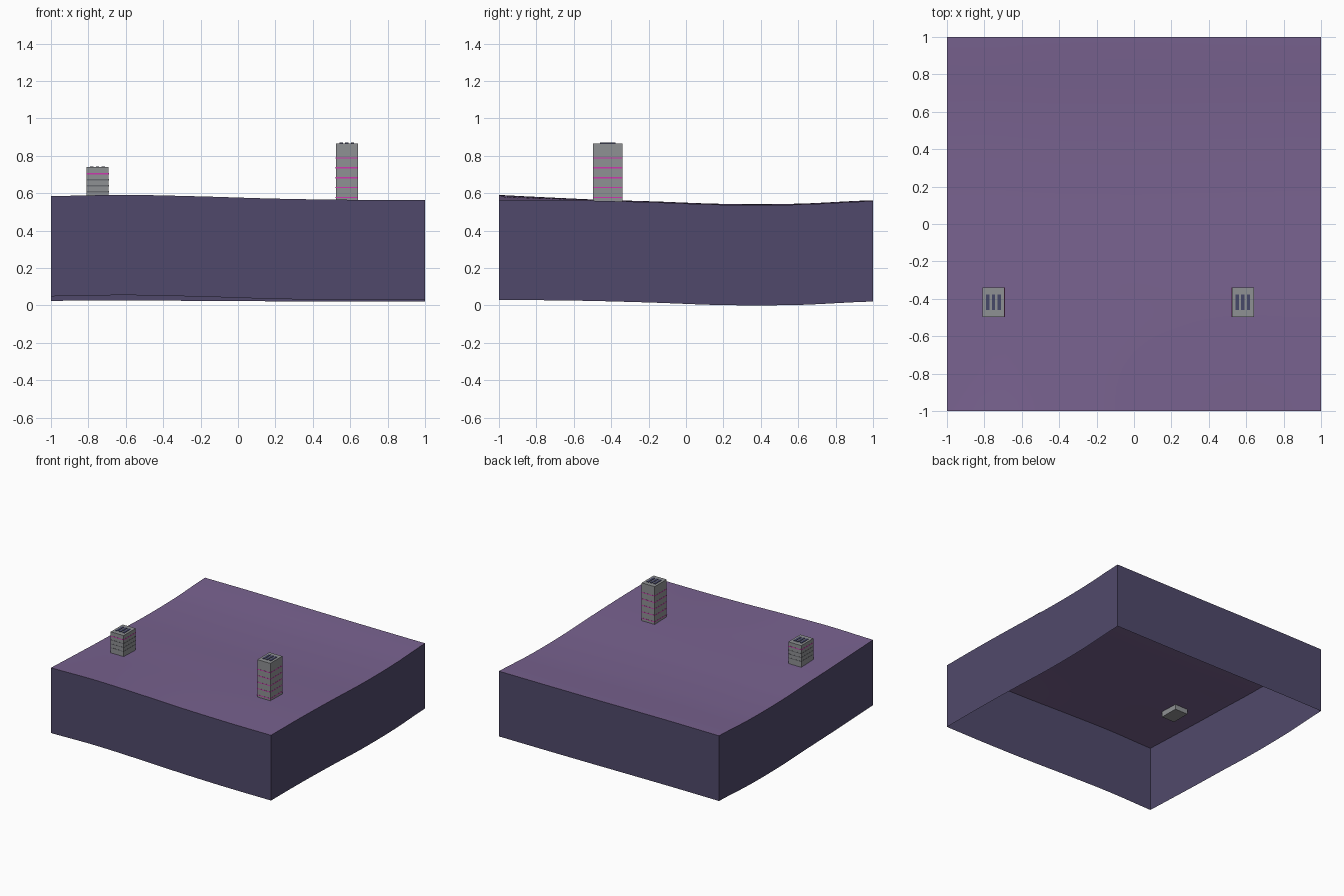
import bpy, bmesh
from mathutils import Vector

cube = bpy.data.objects.get("Cube")
if cube:
    bpy.data.objects.remove(cube, do_unlink=True)


def material(name, rgb):
    # sRGB 0-255 to linear
    lin = [((c / 255 + 0.055) / 1.055) ** 2.4 for c in rgb]
    m = bpy.data.materials.new(name)
    m.use_nodes = True
    m.diffuse_color = (*lin, 1)
    m.node_tree.nodes["Principled BSDF"].inputs["Base Color"].default_value = (*lin, 1)
    return m


PURPLE = material("ground purple", (120, 98, 143))
INDIGO = material("wall indigo", (80, 73, 107))
GREY = material("concrete grey", (143, 145, 148))
MAGENTA = material("light strip magenta", (205, 55, 175))
SLATE = material("floor line slate", (105, 107, 112))
NAVY = material("roof vent navy", (70, 72, 105))


def finish(name, bm, mats):
    me = bpy.data.meshes.new(name)
    bm.to_mesh(me)
    bm.free()
    for m in mats:
        me.materials.append(m)
    ob = bpy.data.objects.new(name, me)
    bpy.context.collection.objects.link(ob)
    return ob


def curve(points, v):
    # Catmull-Rom through values evenly spaced over -1..1
    n = len(points) - 1
    s = (v + 1) / 2 * n
    i = max(0, min(int(s), n - 1))
    t = s - i
    a, b, c, d = (points[max(0, min(k, n))] for k in range(i - 1, i + 3))
    return 0.5 * (2 * b + (c - a) * t + (2 * a - 5 * b + 4 * c - d) * t ** 2
                  + (3 * b - a - 3 * c + d) * t ** 3)


ALONG_Y = [0.565, 0.562, 0.552, 0.538, 0.539, 0.557]
ALONG_X = [0.020, 0.026, 0.018, 0.006, 0.0, 0.0]


def height(x, y):
    ramp = 0.2 + 0.8 * max(0, (-0.4 - y) / 0.6) ** 1.5
    return curve(ALONG_Y, y) + curve(ALONG_X, x) * ramp


# Rolling ground surface
bm = bmesh.new()
bmesh.ops.create_grid(bm, x_segments=32, y_segments=32, size=1)
for v in bm.verts:
    v.co.z = height(v.co.x, v.co.y)
for f in bm.faces:
    f.smooth = True
finish("ground", bm, [PURPLE])

# Skirt walls, open underneath, following the ground's edge
DEPTH = 0.536
N = 32
corners = [(-1, -1), (1, -1), (1, 1), (-1, 1)]
bm = bmesh.new()
for k in range(4):
    (x0, y0), (x1, y1) = corners[k], corners[(k + 1) % 4]
    prev = None
    for i in range(N + 1):
        t = i / N
        x, y = x0 + (x1 - x0) * t, y0 + (y1 - y0) * t
        z = height(x, y)
        pair = bm.verts.new((x, y, z - DEPTH)), bm.verts.new((x, y, z))
        if prev:
            bm.faces.new((prev[0], pair[0], pair[1], prev[1]))
        prev = pair
finish("skirt_walls", bm, [INDIGO])


def box(name, low, high, mat):
    low, high = Vector(low), Vector(high)
    bm = bmesh.new()
    bmesh.ops.create_cube(bm, size=1)
    for v in bm.verts:
        v.co = (low + high) / 2 + v.co * (high - low)
    return finish(name, bm, [mat])


def tower(name, cx, top, strips):
    cy, hx, hy, out = -0.418, 0.059, 0.078, 0.001
    box(name + "_body", (cx - hx, cy - hy, 0.52), (cx + hx, cy + hy, top), GREY)
    # Thin strips round each floor
    for i, (z, mat) in enumerate(strips):
        box(f"{name}_strip_{i + 1}", (cx - hx - out, cy - hy - out, z - 0.003),
            (cx + hx + out, cy + hy + out, z + 0.003), mat)
    # Roof vents
    for i in (-1, 0, 1):
        x = cx + i * 0.03
        box(f"{name}_vent_{i + 2}", (x - 0.009, cy - 0.042, top - 0.002),
            (x + 0.009, cy + 0.042, top + 0.004), NAVY)


tower("tall_tower", 0.582, 0.867,
      [(0.577 + 0.053 * i, MAGENTA) for i in range(5)])
tower("short_tower", -0.751, 0.739,
      [(0.608 + 0.032 * i, MAGENTA if i == 3 else SLATE) for i in range(4)])
